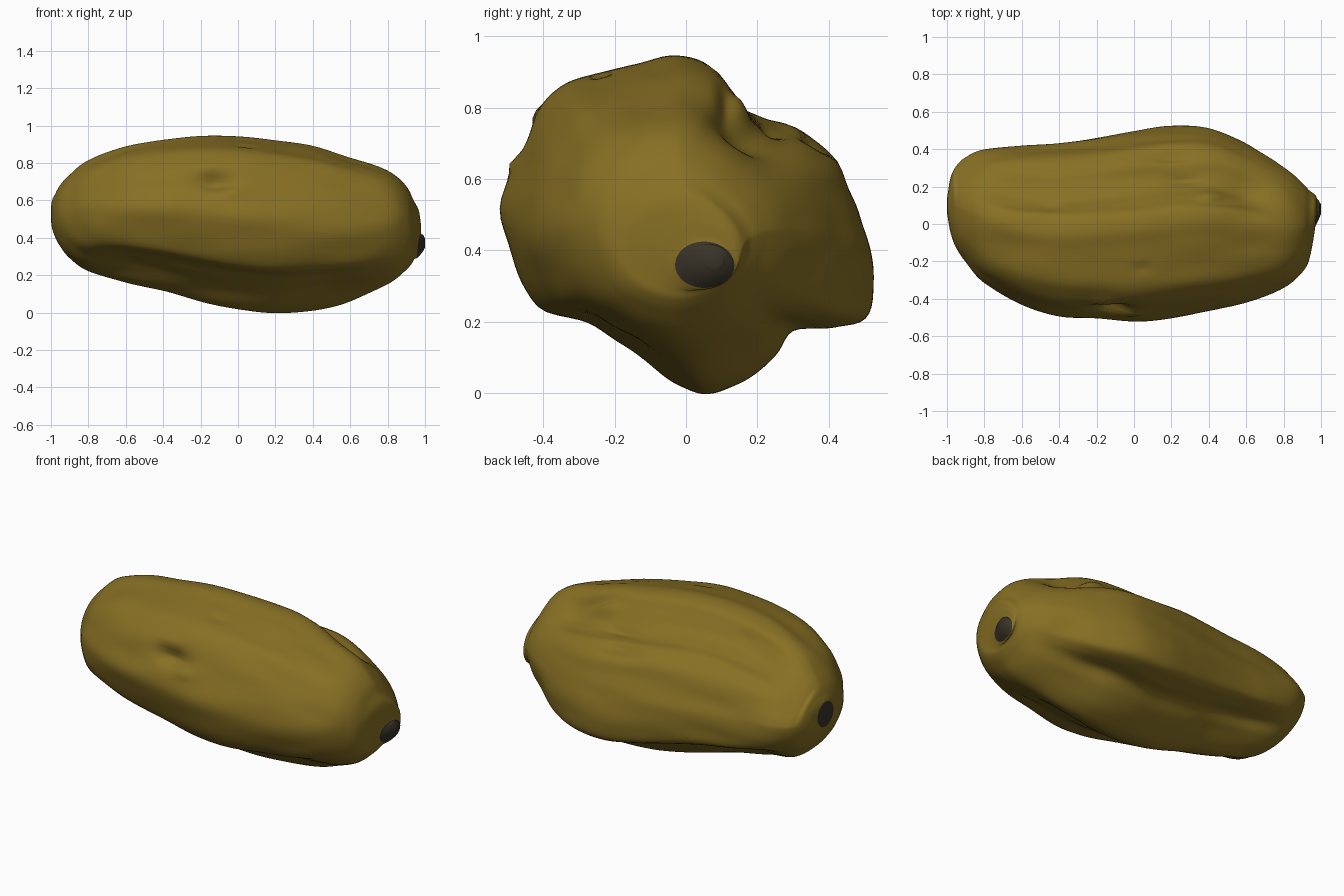
import bpy, bmesh, math
from mathutils import Vector, noise

cube = bpy.data.objects.get("Cube")
if cube:
    bpy.data.objects.remove(cube, do_unlink=True)


def material(name, rgb):
    m = bpy.data.materials.new(name)
    m.use_nodes = True
    m.diffuse_color = (*rgb, 1)
    bsdf = m.node_tree.nodes["Principled BSDF"]
    bsdf.inputs["Base Color"].default_value = (*rgb, 1)
    bsdf.inputs["Roughness"].default_value = 0.8
    return m


skin = material("ochre skin", (0.245, 0.161, 0.0175))
scar = material("dark scar", (0.041, 0.033, 0.021))


def spline(points, per, closed=False):
    """Catmull-Rom samples through points of any dimension."""
    n = len(points)
    get = lambda i: points[i % n] if closed else points[min(max(i, 0), n - 1)]
    out = []
    for i in range(n if closed else n - 1):
        p = [get(i + k) for k in (-1, 0, 1, 2)]
        for s in range(per):
            t = s / per
            out.append([0.5 * (2 * b + (c - a) * t + (2 * a - 5 * b + 4 * c - d) * t * t
                               + (3 * b - a - 3 * c + d) * t ** 3)
                        for a, b, c, d in zip(*p)])
    if not closed:
        out.append(list(points[-1]))
    return out


def smoothstep(a, b, x):
    t = max(0, min(1, (x - a) / (b - a)))
    return t * t * (3 - 2 * t)


# lobed cross-section (y, z)
LOBES = [(-.03, .945), (.07, .925), (.12, .86), (.18, .785), (.26, .75), (.34, .735),
         (.41, .68), (.45, .6), (.485, .51), (.51, .43), (.52, .32), (.495, .22),
         (.40, .195), (.29, .185), (.235, .11), (.14, .03), (.05, 0), (-.02, .02),
         (-.10, .085), (-.2, .15), (-.29, .205), (-.42, .25), (-.48, .36),
         (-.52, .51), (-.48, .63), (-.43, .75), (-.35, .85), (-.25, .89), (-.13, .92)]

# stations along the length: x, y min, y max, z min, z max
STATIONS = [(-1, .06, .13, .49, .56), (-.994, .025, .175, .452, .6), (-.98, -.05, .25, .41, .63),
            (-.95, -.13, .31, .355, .685), (-.9, -.205, .355, .29, .74), (-.8, -.315, .4, .22, .815),
            (-.6, -.43, .42, .165, .885), (-.4, -.49, .435, .12, .925), (-.2, -.505, .46, .06, .95),
            (0, -.52, .495, .018, .945), (.2, -.505, .525, -.006, .92), (.4, -.47, .515, .012, .89),
            (.6, -.42, .43, .065, .83), (.8, -.34, .305, .155, .76), (.9, -.26, .22, .23, .675),
            (.945, -.17, .17, .28, .575), (.96, -.08, .15, .287, .485), (.968, -.03, .135, .293, .425),
            (.988, .025, .12, .325, .415), (1, .055, .105, .35, .395)]
PER = 9
BLOSSOM_RING = PER          # end of the blossom scar
STEM_RING = 17 * PER        # start of the stem nub

# folds and pits: centre, radii, depth (negative = raised)
DENTS = [((-.12, -.43, .70), (.09, .10, .045), .055), ((-.02, -.46, .64), (.06, .10, .022), -.014),
         ((-.16, -.40, .77), (.07, .1, .03), -.012),
         ((.20, .37, .73), (.13, .035, .12), .03), ((.26, .24, .77), (.10, .025, .12), .025),
         ((.46, .11, .82), (.12, .02, .1), .022), ((.42, .15, .80), (.08, .03, .1), -.022),
         ((.62, .17, .75), (.1, .1, .1), .03),
         ((.04, -.24, .9), (.05, .02, .1), .012), ((-.45, .09, .88), (.05, .02, .1), .012)]

section = spline(LOBES, 5, True)
ring_n = len(section)
mesh = bpy.data.meshes.new("gourd_body")
bm = bmesh.new()
rings = []
for x, y0, y1, z0, z1 in spline(STATIONS, PER):
    x = max(-1, min(1, x))
    cy, cz, hy, hz = (y0 + y1) / 2, (z0 + z1) / 2, (y1 - y0) / 2, (z1 - z0) / 2
    # lobes fade to an oval at both ends, sooner at the stem end
    rnd = smoothstep(.45, .93, x) if x > 0 else smoothstep(.55, .97, -x)
    slope = 1 - smoothstep(.94, .97, abs(x))
    slant = smoothstep(.93, .968, x) * (1 - smoothstep(.968, 1, x))
    amp = 1 - abs(x) ** 8
    ring = []
    for y, z in section:
        u, v = y / .52, (z - .4725) / .4725
        a = math.atan2(v, u)
        # the oval is flattened on its upper back side
        r = 1 - .15 * slope * max(0, math.sin(2 * a)) * (u > 0)
        u, v = u + (r * math.cos(a) - u) * rnd, v + (r * math.sin(a) - v) * rnd
        p = Vector((x, cy + u * hy, cz + v * hz))
        inward = Vector((0, -u, -v)).normalized()
        # shallow wrinkles running lengthwise
        push = .010 * amp * noise.noise(Vector((p.x * 2.2, p.y * 9, p.z * 9)))
        for c, rad, d in DENTS:
            q = sum(((p[k] - c[k]) / rad[k]) ** 2 for k in range(3))
            push += d * math.exp(-q)
        p += inward * push
        # the stem is cut at a slant
        p.x += slant * (.14 * (p.z - .355) + .1 * (p.y - .05))
        ring.append(bm.verts.new(p))
    rings.append(ring)


def add_face(verts, dark):
    f = bm.faces.new(verts)
    f.smooth = True
    f.material_index = int(dark)


# skin between the rings, dark on the stem nub and the blossom scar
for k, (a, b) in enumerate(zip(rings, rings[1:])):
    for i in range(ring_n):
        j = (i + 1) % ring_n
        add_face((a[i], a[j], b[j], b[i]), k < BLOSSOM_RING or k >= STEM_RING)
for ring in (rings[0], rings[-1]):
    c = bm.verts.new(sum((v.co for v in ring), Vector()) / ring_n)
    for i in range(ring_n):
        add_face((ring[i], ring[(i + 1) % ring_n], c), True)
bmesh.ops.recalc_face_normals(bm, faces=bm.faces)

bm.to_mesh(mesh)
bm.free()
mesh.materials.append(skin)
mesh.materials.append(scar)
body = bpy.data.objects.new("gourd_body", mesh)
bpy.context.collection.objects.link(body)
